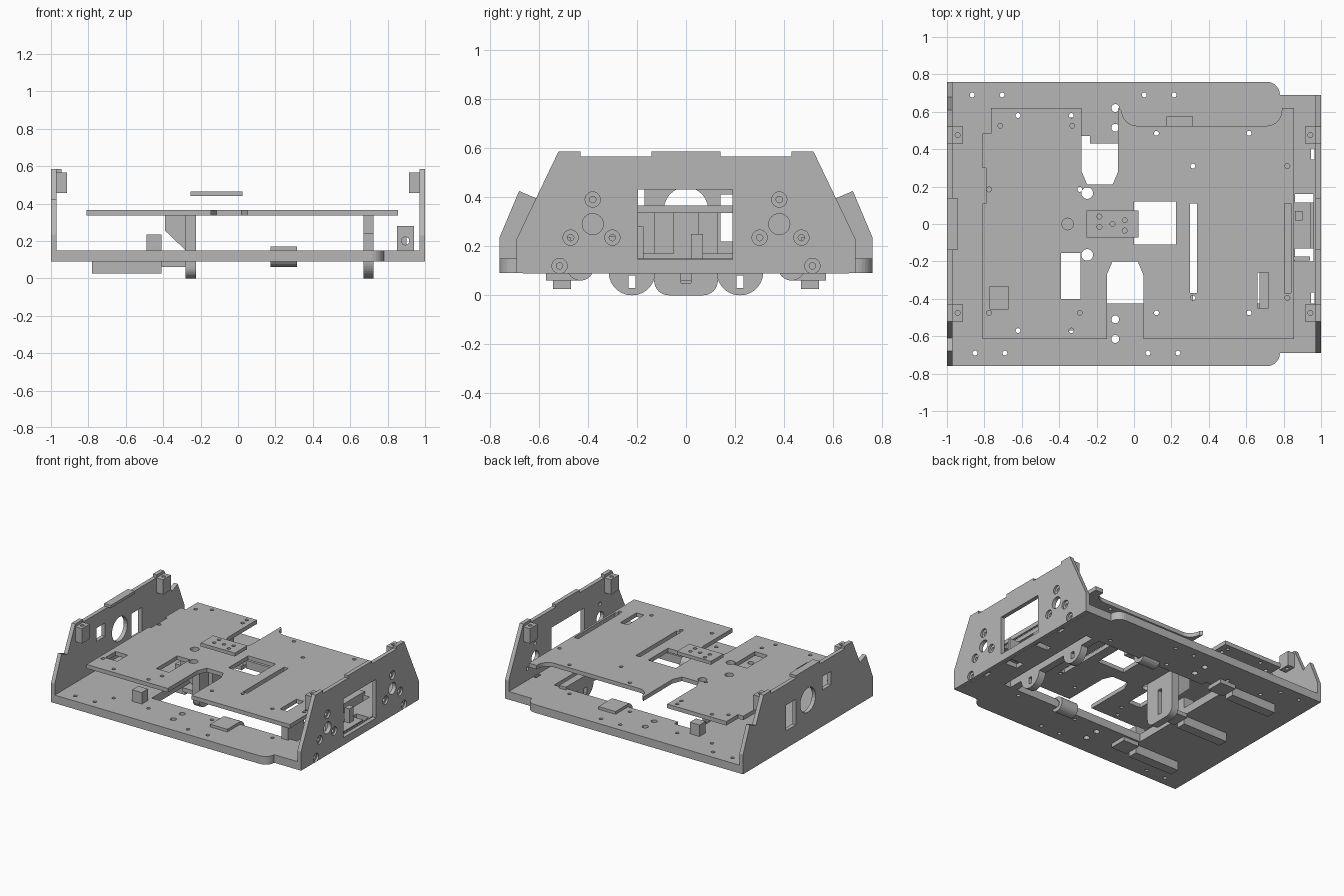
import bpy, bmesh, math
from mathutils import Vector

if "Cube" in bpy.data.objects:
    bpy.data.objects.remove(bpy.data.objects["Cube"])

grey = bpy.data.materials.new("plain_grey")
grey.use_nodes = True
grey.diffuse_color = (.47, .47, .47, 1)
grey.node_tree.nodes["Principled BSDF"].inputs["Base Color"].default_value = grey.diffuse_color

# Shared levels and sizes
FLOOR, FLOOR_TOP = .09, .15
DECK, DECK_TOP = .335, .365
WALL_TOP, WALL_SHOULDER = .585, .565
THICK = .03
INNER = 1 - THICK
HALF_DEPTH, SHORT_DEPTH = .76, .69
SCREW, STUD, BOLT = .013, .021, .031
SIDES = (-1, 1)


def arc(center, radius, start, sweep, steps=8):
    """Points along an arc, angles in degrees."""
    turns = [math.radians(start + sweep * step / steps) for step in range(steps + 1)]
    return [(center[0] + radius * math.cos(turn), center[1] + radius * math.sin(turn)) for turn in turns]


def disc(center, radius):
    return arc(center, radius, 0, 360, 24)[:-1]


def rect(left, right, low, high):
    return [(left, low), (right, low), (right, high), (left, high)]


def block(center, width, height):
    """Rectangle given by its middle and size."""
    u, v = center
    return rect(u - width / 2, u + width / 2, v - height / 2, v + height / 2)


def mirror(points):
    """Close a half profile by reflecting it in the first coordinate."""
    return points + [(-u, v) for u, v in reversed(points)]


def grid_holes(across, along, radius=SCREW):
    return [disc((u, v), radius) for u in across for v in along]


def notch(left, right, mouth, end):
    """Points of a bay with chamfered inner corners, from left to right."""
    bevel = .03
    throat = end + math.copysign(.07, mouth)
    return [(left, mouth), (left, throat), (left + bevel, end),
            (right - bevel, end), (right, throat), (right, mouth)]


def prism(name, axis, low, high, outline, holes=()):
    """Extrude an outline with holes along an axis."""
    curve = bpy.data.curves.new(name, "CURVE")
    curve.dimensions = "2D"
    curve.fill_mode = "BOTH"
    curve.extrude = (high - low) / 2
    for loop in [outline, *holes]:
        spline = curve.splines.new("POLY")
        spline.points.add(len(loop) - 1)
        for point, (u, v) in zip(spline.points, loop):
            point.co = (u, v, 0, 1)
        spline.use_cyclic_u = True
    source = bpy.data.objects.new(name, curve)
    mesh = bpy.data.meshes.new_from_object(source)
    bpy.data.objects.remove(source)
    bpy.data.curves.remove(curve)
    bm = bmesh.new()
    bm.from_mesh(mesh)
    for vert in bm.verts:
        u, v, w = vert.co
        w += (low + high) / 2
        vert.co = {"x": Vector((w, u, v)), "y": Vector((u, w, v)), "z": Vector((u, v, w))}[axis]
    bmesh.ops.remove_doubles(bm, verts=bm.verts, dist=1e-5)
    bmesh.ops.recalc_face_normals(bm, faces=bm.faces)
    for face in bm.faces:
        face.smooth = False
    bm.to_mesh(mesh)
    bm.free()
    mesh.materials.clear()
    mesh.materials.append(grey)
    bpy.context.collection.objects.link(bpy.data.objects.new(name, mesh))


# Screw holes that pass through both the base and the deck
through_holes = grid_holes((.12, .615), (-.475, .485)) + grid_holes((-.62, -.335), (-.57, .58))

# Base plate with its large central opening
opening = [(-.41, -.425), (.78, -.425), (.78, .43), (-.235, .43), (-.235, .47), (-.41, .47)]
base_holes = through_holes + [opening, rect(.86, .96, -.2, .16)]
base_holes += grid_holes((-.865, -.705, .055, .215), [SHORT_DEPTH])
base_holes += grid_holes((-.85, -.69, .075, .235), [-SHORT_DEPTH])
base_holes += grid_holes([-.1], (-.615, -.51, .515, .62), STUD)
base_holes += [block((.955, y), .02, .06) for y in (-.395, .375)]
corner = arc((.71, SHORT_DEPTH), HALF_DEPTH - SHORT_DEPTH, 0, 90)
back_edge = [(INNER, SHORT_DEPTH), *corner, (-INNER, HALF_DEPTH)]
front_edge = [(x, -y) for x, y in reversed(back_edge)]
prism("base_plate", "z", FLOOR, FLOOR_TOP, back_edge + front_edge, base_holes)

# Raised deck with bays, slots and screw holes
deck_holes = through_holes + grid_holes((.315, .82), (-.395, .31))
deck_holes += grid_holes((-.775, -.29), (-.475, .185)) + grid_holes((-.715, -.33), [.525])
deck_holes += grid_holes([-.355], [0], BOLT) + grid_holes([-.25], (-.165, .165), BOLT)
deck_holes += [block((x, -.13), .035, .48) for x in (.318, .822)]
deck_holes += [rect(0, .225, -.11, .12), rect(.66, .72, -.45, -.26),
               rect(-.39, -.285, -.4, -.155), block((-.72, -.395), .1, .12)]
front, back, left, right = -.615, .62, -.81, .855
lip = .08
deck_edge = [(left, front), *notch(-.145, .05, front, -.2), (right, front), (right, back), (.79, back)]
deck_edge += arc((.71, .605), lip, 0, -90) + arc((.015, .605), lip, -90, -90)
deck_edge += reversed(notch(-.28, -.085, back, .21))
deck_edge += [(-.765, back), (-.765, .485), (left, .485)]
deck_edge += [(left, .3), (-.79, .3), (-.79, .11), (left, .11)]
prism("upper_deck", "z", DECK, DECK_TOP, deck_edge, deck_holes)

# Small sensor plate above the deck
sensor_holes = grid_holes([-.185], (-.015, .04)) + grid_holes([-.05], (-.035, .02)) + grid_holes([-.115], [0])
prism("sensor_plate", "z", .44, .465, block((-.115, 0), .28, .145), sensor_holes)

# Side walls, sharing a stepped crown
crown = [(.52, WALL_TOP), (.43, WALL_TOP), (.43, WALL_SHOULDER), (.14, WALL_SHOULDER), (.14, WALL_TOP)]
bolts = [(side * y, z) for side in SIDES for y, z in ((.38, .39), (.47, .235), (.3, .235), (.515, .12))]
window = rect(-.195, .19, .145, .432)
round_ports = [disc((side * .38, .29), .043) for side in SIDES]
prism("left_wall", "x", INNER, 1, mirror([(SHORT_DEPTH, FLOOR), (SHORT_DEPTH, .23)] + crown),
      [window, *round_ports] + [disc(bolt, BOLT) for bolt in bolts])
for bolt in bolts:
    prism("bolt_seat", "x", INNER, INNER + THICK / 2, disc(bolt, BOLT), [disc(bolt, SCREW)])
horn = [(HALF_DEPTH, FLOOR), (HALF_DEPTH, .235), (.68, .425), (.61, .395)]
prism("right_wall", "x", -1, -INNER, mirror(horn + crown),
      [disc((0, .35), .09), block((.2, .315), .12, .19), block((-.22, .41), .1, .1)])

# Corner mounting blocks and top rib
for side in SIDES:
    for y in (-.475, .475):
        middle = (side * .943, y)
        prism("corner_block", "z", .455, WALL_SHOULDER, block(middle, .055, .09), [disc(middle, SCREW)])
prism("wall_top_rib", "x", -INNER, -.945, rect(-.14, .14, WALL_SHOULDER, WALL_TOP))

# Long rail with round slotted skids on one side of the opening
rail = (.67, .725)
for side in SIDES:
    y = side * .22
    prism("rail_skid", "x", *rail, arc((y, .095), .095, 180, 180, 20), [block((y, .055), THICK, .05)])
prism("rail_beam", "x", *rail, rect(-.45, .45, FLOOR, .17))
prism("rail_foot", "x", *rail, rect(-.45, -.26, FLOOR_TOP, .24))
prism("rail_post", "x", *rail, rect(-.05, .05, .17, DECK))

# Slotted upright bracket with gussets under the deck
bracket_left, bracket_right = -.28, -.225
foot = arc((.07, .06), .06, 0, -90)
prism("upright_bracket", "x", bracket_left, bracket_right, mirror([(.13, DECK), *foot]),
      [block((0, .145), .04, .19)])
for y in (-.12, .09):
    prism("bracket_gusset", "y", y, y + THICK,
          [(bracket_left, FLOOR_TOP), (bracket_left, DECK), (-.39, DECK), (-.39, .255)])

# Underside bars with upright blocks
for y in (-.505, 0, .505):
    bar_sides = (y - .036, y + .036)
    prism("under_bar", "y", *bar_sides, rect(-.78, -.41, .025, FLOOR))
    prism("bar_block", "y", *bar_sides, rect(-.49, -.41, FLOOR, .235))
    prism("bar_flange", "y", y - .065, y + .065, rect(-.41, bracket_left, .06, FLOOR))

# Hinge clips on the front and back edges of the opening
clip = (.175, .315)
for side in SIDES:
    hinge = (side * .43, .115)
    prism("clip_plate", "x", *clip, block((side * .5, .16), .15, .02))
    prism("clip_barrel", "x", *clip, disc(hinge, .055), [disc(hinge, .025)])

# Holder inside the wall window
holder = (-.13, .115)
prism("holder_floor", "y", *holder, rect(.86, .945, .115, .145))
prism("holder_shelf", "y", *holder, rect(.86, INNER, FLOOR, .115))
prism("holder_post", "y", .02, .07, rect(.86, .9, .145, .25))
prism("holder_ear", "y", -.195, -.173, rect(.85, .94, .12, .28), [disc((.895, .2), STUD)])
